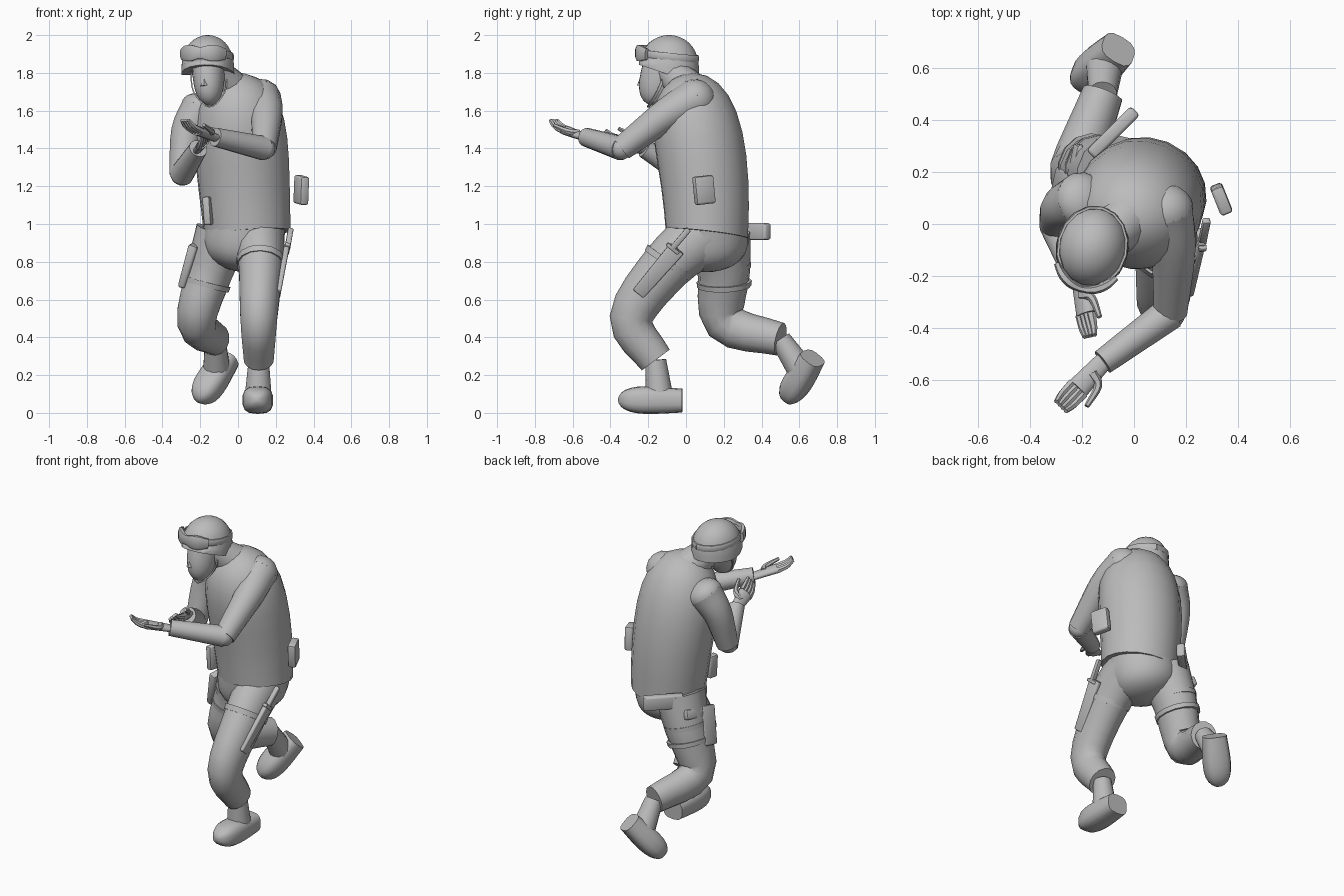
import bpy, bmesh
from math import sin, cos, pi, radians
from mathutils import Vector, Matrix, Euler

old = bpy.data.objects.get("Cube")
if old:
    bpy.data.objects.remove(old, do_unlink=True)

grey = bpy.data.materials.new("plain grey")
grey.use_nodes = True
grey.diffuse_color = (0.5, 0.5, 0.5, 1)
grey.node_tree.nodes["Principled BSDF"].inputs["Base Color"].default_value = grey.diffuse_color

SIDE = Vector((1, 0, 0))
UP = Vector((0, 0, 1))
TURNED = Vector((1, -0.25, 0))


def finish(name, bm):
    bmesh.ops.recalc_face_normals(bm, faces=bm.faces)
    mesh = bpy.data.meshes.new(name)
    bm.to_mesh(mesh)
    bm.free()
    mesh.materials.append(grey)
    part = bpy.data.objects.new(name, mesh)
    bpy.context.collection.objects.link(part)
    bpy.ops.object.select_all(action='DESELECT')
    part.select_set(True)
    bpy.context.view_layer.objects.active = part
    bpy.ops.object.shade_smooth_by_angle(angle=radians(45))
    return part


def power(value, exponent):
    return abs(value) ** exponent * (1 if value > 0 else -1)


def loft(name, centres, radii, across=SIDE, depth=1, sides=14, square=1):
    """Skin rings along a path; the width of each ring follows the across direction."""
    bm = bmesh.new()
    loops = []
    last = len(centres) - 1
    for i, (centre, radius) in enumerate(zip(centres, radii)):
        along = (centres[min(i + 1, last)] - centres[max(i - 1, 0)]).normalized()
        u = (across - along * across.dot(along)).normalized()
        v = along.cross(u) * depth
        loop = []
        for k in range(sides):
            angle = 2 * pi * (k + 0.5) / sides
            offset = u * power(cos(angle), square) + v * power(sin(angle), square)
            loop.append(bm.verts.new(centre + offset * radius))
        loops.append(loop)
    bm.faces.new(loops[0])
    bm.faces.new(loops[-1])
    for lower, upper in zip(loops, loops[1:]):
        for k in range(sides):
            bm.faces.new((lower[k - 1], lower[k], upper[k], upper[k - 1]))
    return finish(name, bm)


def limb(name, points, start, end, steps=4, **shape):
    """Tapering tube along a smooth curve through a few joints."""
    joints = [Vector(p) for p in points]
    joints = [joints[0] * 2 - joints[1]] + joints + [joints[-1] * 2 - joints[-2]]
    centres = []
    for a, b, c, d in zip(joints, joints[1:], joints[2:], joints[3:]):
        for k in range(steps):
            t = k / steps
            centres.append(b + ((c - a) * t + (a * 2 - b * 5 + c * 4 - d) * t ** 2
                                + (b * 3 - a - c * 3 + d) * t ** 3) / 2)
    centres.append(joints[-2])
    count = len(centres) - 1
    radii = [start + (end - start) * k / count for k in range(count + 1)]
    return loft(name, centres, radii, **shape)


def dome(name, base, tip, radius, crown=3, grow=0, arch=Vector(), steps=10, **shape):
    """Full at the base and rounding off to the tip."""
    base, tip = Vector(base), Vector(tip)
    ts = [min(sin(pi / 2 * k / steps), 0.998) for k in range(steps + 1)]
    centres = [base.lerp(tip, t) + arch * t * (1 - t) for t in ts]
    radii = [radius * (1 + grow * t) * (1 - t ** crown) ** 0.5 for t in ts]
    return loft(name, centres, radii, **shape)


def box(name, centre, size, turn=(0, 0, 0), taper=1):
    bm = bmesh.new()
    bmesh.ops.create_cube(bm, size=1)
    for v in bm.verts:
        narrow = taper if v.co.z < 0 else 1
        v.co = Vector((v.co.x * size[0] * narrow, v.co.y * size[1] * narrow, v.co.z * size[2]))
    bmesh.ops.bevel(bm, geom=bm.edges[:], offset=min(size) / 4, segments=2,
                    affect='EDGES', profile=0.5)
    spin = Euler([radians(angle) for angle in turn]).to_matrix().to_4x4()
    bm.transform(Matrix.Translation(centre) @ spin)
    return finish(name, bm)


# Jacket, with the hem hanging lower at the back, and trouser seat
jacket = dome("jacket", (0.05, 0.11, 0.95), (-0.01, -0.02, 1.79), 0.23, crown=5, grow=0.2,
              arch=Vector((0, 0.14, 0)), across=TURNED, depth=0.95, sides=20)
for v in jacket.data.vertices:
    if v.co.z < 1:
        v.co.z -= (v.co.y - 0.1) / 8
dome("trouser_seat", (0.04, 0.11, 1), (0, 0.13, 0.75), 0.215, crown=4, across=TURNED, sides=20)

# Legs: left one forward and bent, right one pushing off behind
left_cuff, right_cuff = Vector((0.11, -0.16, 0.28)), Vector((-0.12, 0.5, 0.39))
left_thigh, right_thigh = Vector((0.12, -0.1, 0.78)), Vector((-0.15, 0.2, 0.75))
left_knee, right_knee = Vector((0.11, -0.29, 0.5)), Vector((-0.22, 0.21, 0.48))
limb("left_trouser_leg", [(0.11, 0.1, 0.95), left_thigh, left_knee, left_cuff],
     0.14, 0.08, depth=1.15)
limb("right_trouser_leg", [(-0.08, 0.18, 0.95), right_thigh, right_knee, right_cuff],
     0.15, 0.08, depth=1.1)


def boot(side, cuff, heel, toe, across):
    """Ankle shaft flaring into a shoe that widens towards the toe."""
    heel, toe = Vector(heel), Vector(toe)
    limb(side + "_boot_shaft", [cuff, heel.lerp(toe, 0.35)], 0.055, 0.075)
    dome(side + "_boot", heel, toe, 0.07, crown=4, grow=0.4,
         across=across, depth=0.9, square=0.7)


boot("left", left_cuff, (0.11, -0.02, 0.065), (0.1, -0.36, 0.07), SIDE)
boot("right", right_cuff, (-0.06, 0.67, 0.29), (-0.21, 0.53, 0.06), Vector((1, -0.5, -0.2)))


def arm(side, shoulder, bicep, elbow, wrist, tip, across):
    """Shoulder cap, sleeve, palm, four curled fingers and a thumb."""
    shoulder, bicep, elbow, wrist, tip = map(Vector, (shoulder, bicep, elbow, wrist, tip))
    across = across.normalized()
    dome(side + "_shoulder", shoulder, shoulder + (shoulder - bicep) * 0.6, 0.11, crown=2)
    limb(side + "_upper_sleeve", [shoulder, bicep, elbow], 0.11, 0.065)
    dome(side + "_elbow", elbow, elbow + (elbow - wrist) / 6, 0.06, crown=2, across=UP)
    limb(side + "_forearm_sleeve", [elbow, wrist], 0.065, 0.05, across=UP)
    reach = tip - wrist
    palm = wrist + reach * 0.6 - UP * 0.02
    limb(side + "_palm", [wrist - reach / 8, palm], 0.035, 0.045, across=across, depth=0.55)
    for n in range(4):
        spread = across * (n - 1.5) / 48
        limb(side + "_finger", [palm + spread, palm.lerp(tip, 0.6) + spread - UP / 90,
                                tip + spread * 0.8], 0.018, 0.01, across=across, sides=6)
    limb(side + "_thumb", [wrist + reach / 4, wrist + reach / 3 + across / 20,
                           wrist + reach * 0.7 + across / 14], 0.022, 0.01, across=UP, sides=6)


arm("left", (0.12, 0.05, 1.66), (0.15, -0.1, 1.58), (0.14, -0.34, 1.4),
    (-0.12, -0.53, 1.46), (-0.28, -0.7, 1.55), Vector((1, -1, 0)))
arm("right", (-0.2, 0.09, 1.6), (-0.27, 0.06, 1.48), (-0.3, 0, 1.26),
    (-0.21, -0.22, 1.4), (-0.17, -0.43, 1.48), Vector((1, 0.2, 1)))

# Head
limb("neck", [(-0.03, 0.02, 1.7), (-0.14, -0.1, 1.83)], 0.11, 0.075)
dome("head", (-0.16, -0.11, 1.9), (-0.15, -0.19, 1.63), 0.085, crown=4, across=TURNED, depth=1.2)
dome("nose", (-0.18, -0.24, 1.73), (-0.18, -0.22, 1.81), 0.02, crown=1, sides=6)
limb("chin_strap", [(-0.25, -0.1, 1.82), (-0.235, -0.15, 1.7), (-0.15, -0.2, 1.62),
                    (-0.07, -0.15, 1.7), (-0.06, -0.1, 1.82)],
     0.01, 0.01, across=Vector((0, 1, 0)), depth=0.5, sides=4)

# Helmet, with the rim raised over the face
crown = Vector((-0.16, -0.09, 1.79))
helmet = dome("helmet", crown, crown + UP * 0.21, 0.14, crown=2.7,
              across=TURNED, depth=1.15, sides=20)
for v in helmet.data.vertices:
    if v.co.z < 1.83:
        v.co.z += max(0, crown.y - v.co.y) / 3


def girth(angle, gap):
    """Point around the helmet; zero degrees faces forward."""
    a = radians(angle)
    point = Vector(((0.13 + gap) * sin(a), -(0.155 + gap) * cos(a), 0.1 + cos(a) / 60))
    return crown + Matrix.Rotation(radians(-14), 3, 'Z') @ point


for name, reach, gap, height, depth, notch in (("goggle_strap", 180, 0, 0.02, 0.4, 0),
                                               ("goggles", 56, 0.01, 0.045, 0.4, 0.3)):
    arc = [girth(reach * k / 8, gap) for k in range(-8, 9)]
    heights = [height * (1 - notch * abs(cos(pi * k / 8)) ** 3) for k in range(-8, 9)]
    loft(name, arc, heights, across=UP, depth=depth, sides=8, square=0.7)

# Straps around both thighs
for name, thigh, knee, places in (("left_thigh_strap", left_thigh, left_knee, (-0.1,)),
                                  ("right_thigh_strap", right_thigh, right_knee, (-0.15, 0.2))):
    for place in places:
        ends = [thigh.lerp(knee, place), thigh.lerp(knee, place + 0.1)]
        limb(name, ends, 0.131, 0.128, steps=1, depth=1.12)

# Knife and sheath on the left thigh
lean = (-40, 10, 0)
box("knife_sheath", (0.235, -0.15, 0.75), (0.03, 0.09, 0.32), lean, taper=0.8)
box("knife_guard", (0.26, -0.07, 0.87), (0.03, 0.08, 0.02), lean)
box("knife_handle", (0.27, -0.03, 0.92), (0.03, 0.03, 0.14), lean)

# Holster with its grip and hanger on the right thigh
tilt = (8, 18, -10)
box("holster", (-0.26, 0.15, 0.78), (0.05, 0.12, 0.24), tilt, taper=0.8)
box("pistol_grip", (-0.22, 0.24, 0.88), (0.04, 0.13, 0.06), tilt)
box("holster_hanger", (-0.2, 0.14, 0.92), (0.02, 0.06, 0.14), tilt)

# Belt gear
box("rear_pouch", (-0.08, 0.35, 0.96), (0.24, 0.05, 0.09), (0, 0, 45))
box("left_pouch", (0.335, 0.095, 1.18), (0.05, 0.11, 0.15), (6, 0, 22))
box("magazine_pouch", (-0.16, -0.04, 1.07), (0.04, 0.06, 0.15), (0, -4, -15))
